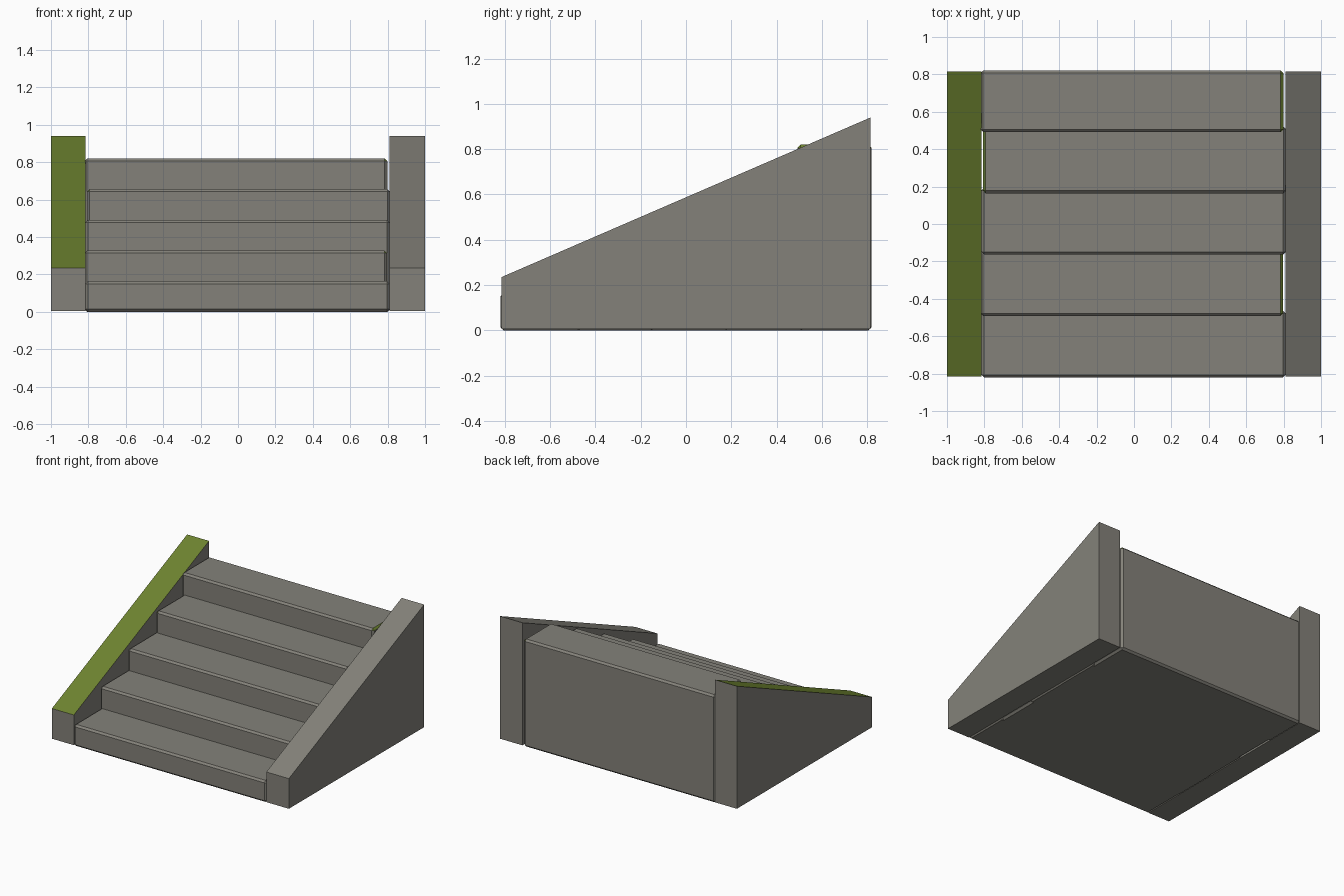
import bpy
import bmesh

cube = bpy.data.objects.get("Cube")
if cube:
    bpy.data.objects.remove(cube, do_unlink=True)


def material(name, colour):
    mat = bpy.data.materials.new(name)
    mat.use_nodes = True
    mat.diffuse_color = (*colour, 1)
    mat.node_tree.nodes["Principled BSDF"].inputs["Base Color"].default_value = (*colour, 1)
    return mat


STONE = material("grey stone", (0.23, 0.222, 0.193))
MOSS = material("moss green", (0.155, 0.23, 0.03))


def finish(bm, name, is_moss):
    """Turn the mesh into an object, with moss on the faces picked by the rule."""
    bmesh.ops.recalc_face_normals(bm, faces=bm.faces)
    bm.normal_update()
    for face in bm.faces:
        face.material_index = int(is_moss(face.normal))
    mesh = bpy.data.meshes.new(name)
    bm.to_mesh(mesh)
    bm.free()
    mesh.materials.append(STONE)
    mesh.materials.append(MOSS)
    obj = bpy.data.objects.new(name, mesh)
    bpy.context.collection.objects.link(obj)


def side_wall(name, x0, x1, mossy):
    profile = [(-0.815, 0.005), (0.815, 0.005), (0.815, 0.94), (-0.815, 0.235)]
    bm = bmesh.new()
    base = bm.faces.new([bm.verts.new((x0, y, z)) for y, z in profile])
    side = bmesh.ops.extrude_face_region(bm, geom=[base])
    moved = [v for v in side["geom"] if isinstance(v, bmesh.types.BMVert)]
    bmesh.ops.translate(bm, verts=moved, vec=(x1 - x0, 0, 0))
    finish(bm, name, lambda n: mossy and n.z > 0.5)


def step_block(name, x0, x1, y0, y1, top, moss_side):
    """Chamfered block; moss grows on the top chamfer of one end."""
    bm = bmesh.new()
    bmesh.ops.create_cube(bm, size=1)
    for v in bm.verts:
        v.co = (x1 if v.co.x > 0 else x0,
                y1 if v.co.y > 0 else y0,
                top if v.co.z > 0 else 0)
    bmesh.ops.bevel(bm, geom=bm.edges[:], offset=0.014, segments=1,
                    profile=0.5, affect='EDGES')
    finish(bm, name, lambda n: n.x * moss_side > 0.5 and n.z > 0.5)


# Sloping side walls
side_wall("right_wall", -1, -0.815, True)
side_wall("left_wall", 0.81, 1, False)

# Steps, slightly uneven in width: right end, left end, mossy end
ends = [(-0.815, 0.81, 0), (-0.82, 0.797, 1), (-0.815, 0.81, 0),
        (-0.808, 0.812, -1), (-0.82, 0.798, 1)]
RUN, RISE = 0.328, 0.164
for i, (x0, x1, moss) in enumerate(ends):
    front = -0.82 + i * RUN
    back = 0.82 if i == 4 else front + RUN + 0.03
    step_block(f"step_{i + 1}", x0, x1, front, back, RISE * (i + 1), moss)
